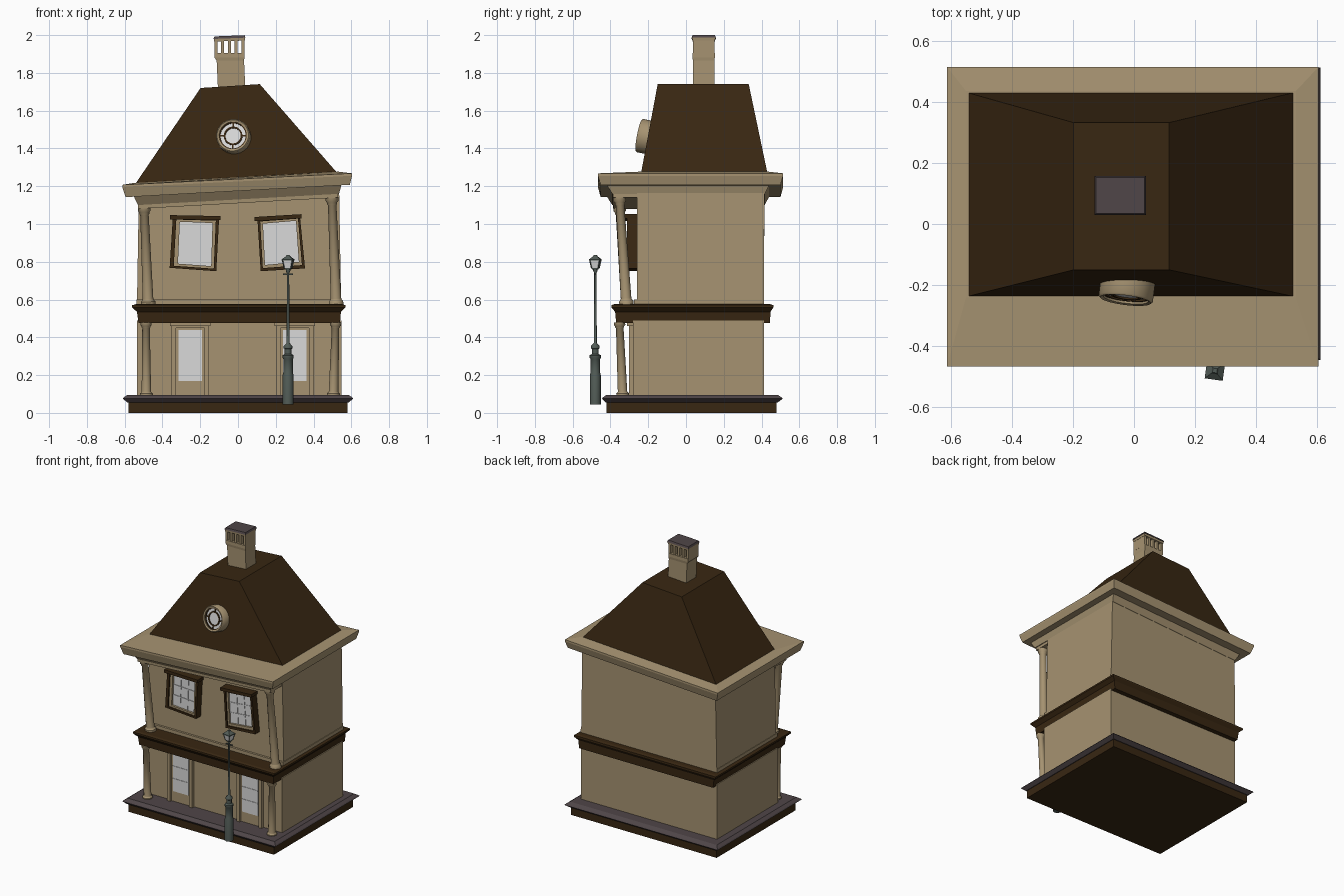
import bpy, bmesh, math
from mathutils import Vector

if "Cube" in bpy.data.objects:
    bpy.data.objects.remove(bpy.data.objects["Cube"])


def material(name, rgb):
    m = bpy.data.materials.new(name)
    m.diffuse_color = (*rgb, 1)
    m.use_nodes = True
    m.node_tree.nodes["Principled BSDF"].inputs["Base Color"].default_value = m.diffuse_color
    return m


TAN = material("tan_plaster", (0.38, 0.29, 0.165))
BROWN = material("dark_brown", (0.040, 0.020, 0.006))
SLATE = material("purple_grey", (0.078, 0.060, 0.064))
GLASS = material("pale_glass", (0.70, 0.70, 0.70))
IRON = material("green_iron", (0.085, 0.108, 0.095))


def finish(bm, name, mat, smooth=False):
    bmesh.ops.recalc_face_normals(bm, faces=bm.faces)
    me = bpy.data.meshes.new(name)
    bm.to_mesh(me)
    bm.free()
    me.materials.append(mat)
    ob = bpy.data.objects.new(name, me)
    bpy.context.collection.objects.link(ob)
    if smooth:
        bpy.ops.object.select_all(action='DESELECT')
        ob.select_set(True)
        bpy.context.view_layer.objects.active = ob
        bpy.ops.object.shade_smooth_by_angle(angle=math.radians(46))
    return ob


def bridge(bm, rings, cap=True):
    """Skin a list of equally sized closed vertex rings."""
    n = len(rings[0])
    for a, b in zip(rings, rings[1:]):
        for i in range(n):
            j = (i + 1) % n
            bm.faces.new((a[i], a[j], b[j], b[i]))
    if cap:
        bm.faces.new(rings[0])
        bm.faces.new(rings[-1])


def loft(name, mat, *sections):
    """Stack of rectangles (x0, x1, y0, y1, z, slope of z along x)."""
    bm = bmesh.new()
    rings = [[bm.verts.new((x, y, z + s * x))
              for x, y in ((x0, y0), (x1, y0), (x1, y1), (x0, y1))]
             for x0, x1, y0, y1, z, s in sections]
    bridge(bm, rings)
    return finish(bm, name, mat)


def lathe(name, mat, origin, axis, profile, segs=12, turn=0.0, smooth=True, closed=False):
    """Turn (radius, height) points about an axis; heights follow the axis vector."""
    bm = bmesh.new()
    axis = Vector(axis)
    rot = Vector((0, 0, 1)).rotation_difference(axis)
    rings = []
    for r, h in profile:
        rings.append([bm.verts.new(Vector(origin) + axis * h + rot @ Vector(
            (r * math.cos(turn + math.tau * i / segs), r * math.sin(turn + math.tau * i / segs), 0)))
            for i in range(segs)])
    if closed:
        rings.append(rings[0])
    bridge(bm, rings, cap=not closed)
    return finish(bm, name, mat, smooth)


def plate(name, mat, quad, y0, y1):
    """Four (x, z) corners extruded from y0 to y1."""
    bm = bmesh.new()
    bridge(bm, [[bm.verts.new((x, y, z)) for x, z in quad] for y in (y0, y1)])
    return finish(bm, name, mat)


def frame(name, mat, outer, inner, y0, y1):
    """Hollow four-sided frame between two quads of (x, z) corners."""
    bm = bmesh.new()
    rings = [[bm.verts.new((x, y, z)) for x, z in q]
             for q, y in ((outer, y0), (inner, y0), (inner, y1), (outer, y1))]
    bridge(bm, rings + [rings[0]], cap=False)
    return finish(bm, name, mat)


def inset(quad, f):
    c = (sum(p[0] for p in quad) / 4, sum(p[1] for p in quad) / 4)
    return [(c[0] + (x - c[0]) * f, c[1] + (z - c[1]) * f) for x, z in quad]


def rect(x0, x1, z0, z1):
    return [(x0, z0), (x1, z0), (x1, z1), (x0, z1)]


# base and pavement slab
loft("base", BROWN, (-.58, .58, -.42, .48, 0, 0), (-.58, .58, -.42, .48, .058, 0))
loft("base_slab", SLATE, (-.585, .585, -.425, .485, .055, 0), (-.61, .61, -.445, .512, .075, 0),
     (-.605, .605, -.44, .507, .082, 0), (-.585, .585, -.42, .485, .096, 0))

# storeys and the ledge between them
loft("lower_walls", TAN, (-.535, .548, -.28, .412, .09, 0), (-.535, .548, -.28, .412, .49, 0))
loft("ledge", BROWN, (-.527, .54, -.37, .445, .477, 0), (-.535, .545, -.375, .447, .535, 0),
     (-.56, .568, -.395, .462, .558, 0), (-.56, .568, -.395, .462, .57, 0),
     (-.54, .55, -.38, .445, .576, 0))
loft("upper_plinth", TAN, (-.538, .55, -.275, .413, .57, 0), (-.538, .55, -.275, .413, .6, 0))
loft("upper_walls", TAN, (-.535, .546, -.26, .413, .57, 0), (-.525, .535, -.26, .415, 1.18, .055))

# tilted entablature and eaves
loft("front_beam", TAN, (-.53, .53, -.385, -.25, 1.11, .056), (-.53, .53, -.39, -.25, 1.185, .056))
loft("cornice", TAN, (-.53, .535, -.39, .417, 1.13, .056), (-.555, .55, -.425, .445, 1.185, .055))
loft("eaves", TAN, (-.595, .592, -.452, .50, 1.175, .055), (-.612, .604, -.466, .514, 1.225, .05),
     (-.612, .604, -.466, .514, 1.238, .05), (-.55, .53, -.24, .435, 1.248, .055))

# hipped roof with flat top
loft("roof", BROWN, (-.545, .522, -.237, .43, 1.243, .06), (-.198, .115, -.15, .332, 1.733, .065))

# chimney: shaft, fins with open gaps, cap
loft("chimney_shaft", TAN, (-.105, .04, .037, .15, 1.69, 0), (-.113, .032, .037, .15, 1.865, 0),
     (-.125, .034, .034, .153, 1.882, 0), (-.125, .034, .034, .153, 1.905, 0))
for i in range(5):
    x = -.117 + i * .0358
    loft("chimney_fin", TAN, (x - .008, x + .008, .037, .15, 1.9, 0),
         (x - .008, x + .008, .037, .15, 1.978, 0))
loft("chimney_cap_band", TAN, (-.126, .036, .034, .154, 1.97, .03), (-.128, .038, .032, .156, 1.988, .04))
loft("chimney_cap", SLATE, (-.13, .04, .03, .158, 1.985, .04), (-.125, .035, .035, .153, 1.998, .04))

# columns, lower then upper pair
for part, foot, top, r in (("lower", (-.485, -.335, .09), (-.487, -.352, .48), .025),
                           ("lower", (.505, -.335, .09), (.517, -.352, .48), .025),
                           ("upper", (-.475, -.315, .572), (-.497, -.352, 1.09), .028),
                           ("upper", (.52, -.315, .572), (.497, -.352, 1.145), .028)):
    axis = Vector(top) - Vector(foot)
    lathe(part + "_column", TAN, foot, axis,
          [(r * 1.35, 0), (r * 1.35, .035), (r * 1.05, .05), (r, .06), (r * .8, .92),
           (r * .95, .93), (r * .95, .945), (r * 1.2, .96), (r * 1.2, 1)], 12)

# crooked upper windows
windows = (("left", [(-.362, .768), (-.115, .75), (-.10, 1.03), (-.345, 1.035)],
            [(-.318, .79), (-.142, .777), (-.135, 1.005), (-.308, 1.012)]),
           ("right", [(.12, .75), (.355, .765), (.328, 1.04), (.103, 1.025)],
            [(.143, .783), (.322, .80), (.307, 1.017), (.132, 1.002)]))
for side, outer, inner in windows:
    mid = [((a[0] * .5 + b[0] * .5), (a[1] * .5 + b[1] * .5)) for a, b in zip(outer, inner)]
    frame(side + "_window_frame", BROWN, outer, mid, -.312, -.25)
    frame(side + "_window_inner_frame", TAN, mid, inner, -.302, -.25)
    plate(side + "_window_glass", GLASS, inset(inner, 1.01), -.287, -.279)
    (ax, az), (bx, bz) = outer[3], outer[2]
    plate(side + "_window_lintel", BROWN, [(ax - .015, az - .01), (bx + .008, bz - .01),
                                           (bx + .008, bz + .012), (ax - .015, az + .012)], -.328, -.25)
    # thin glazing bars following the skewed pane
    bl, br, tr, tl = [Vector(p) for p in inner]
    for k in (1 / 3, 2 / 3):
        for a, b, off in ((bl.lerp(br, k), tl.lerp(tr, k), Vector((.003, 0))),
                          (bl.lerp(tl, k), br.lerp(tr, k), Vector((0, .003)))):
            plate(side + "_window_bar", GLASS, [a - off, b - off, b + off, a + off], -.291, -.286)

# shop doors on the lower storey
for side, cx in (("left", -.253), ("right", .30)):
    plate(side + "_door_panel", TAN, rect(cx - .08, cx + .08, .09, .46), -.287, -.278)
    frame(side + "_door_frame", TAN, rect(cx - .10, cx + .10, .09, .472),
          rect(cx - .075, cx + .075, .08, .45), -.303, -.275)
    plate(side + "_door_lintel", TAN, rect(cx - .108, cx + .108, .46, .477), -.312, -.275)
    plate(side + "_door_glass", GLASS, rect(cx - .063, cx + .063, .17, .44), -.291, -.285)
    for z in (.26, .35):
        plate(side + "_door_bar", GLASS, rect(cx - .063, cx + .063, z - .003, z + .003), -.294, -.29)

# round attic window, tipped back with the roof
c = Vector((-.025, -.228, 1.465))
ax = Vector((-.12, -.97, .19)).normalized()
lathe("round_window_ring", TAN, c, ax, [(.074, -.045), (.09, -.045), (.09, .016), (.084, .022), (.074, .018)],
      24, closed=True)
lathe("round_window_glass", GLASS, c, ax, [(.077, -.002), (.077, .005)], 24)
for r0, r1 in ((.041, .050), (.068, .076)):
    lathe("round_window_bar_ring", BROWN, c, ax, [(r0, 0), (r1, 0), (r1, .011), (r0, .011)], 24, closed=True)
rot = Vector((0, 0, 1)).rotation_difference(ax)
u = ax.cross(Vector((0, 0, 1))).normalized()
v = u.cross(ax)
for d, e in ((u, v), (-u, v), (v, u), (-v, u)):
    bm = bmesh.new()
    bridge(bm, [[bm.verts.new(c + ax * h + d * a + e * b)
                 for a, b in ((.045, -.004), (.072, -.004), (.072, .004), (.045, .004))] for h in (0, .01)])
    finish(bm, "round_window_spoke", BROWN)

# street lamp
foot = (.265, -.48, 0)
up = (0, 0, 1)
lathe("lamp_post", IRON, foot, up,
      [(.029, .045), (.029, .20), (.025, .215), (.025, .285), (.03, .292), (.03, .305), (.018, .312),
       (.018, .338), (.023, .342), (.023, .354), (.008, .37), (.006, .74), (.012, .752), (.012, .762)], 8)
loft("lamp_ladder_bar", IRON, (.238, .292, -.484, -.476, .731, 0), (.238, .292, -.484, -.476, .737, 0))
turn = math.radians(37)
lathe("lamp_lantern_base", IRON, foot, up, [(.02, .758), (.025, .768)], 4, turn, False)
lathe("lamp_lantern_glass", GLASS, foot, up, [(.024, .766), (.036, .808)], 4, turn, False)
lathe("lamp_lantern_roof", IRON, foot, up, [(.042, .806), (.042, .813), (.016, .828), (.010, .836)], 4, turn, False)
for i in range(4):
    a = turn + i * math.pi / 2
    p0 = Vector(foot) + Vector((.025 * math.cos(a), .025 * math.sin(a), .765))
    p1 = Vector(foot) + Vector((.037 * math.cos(a), .037 * math.sin(a), .808))
    lathe("lamp_lantern_bar", IRON, p0, p1 - p0, [(.003, 0), (.003, 1)], 4, 0, False)
